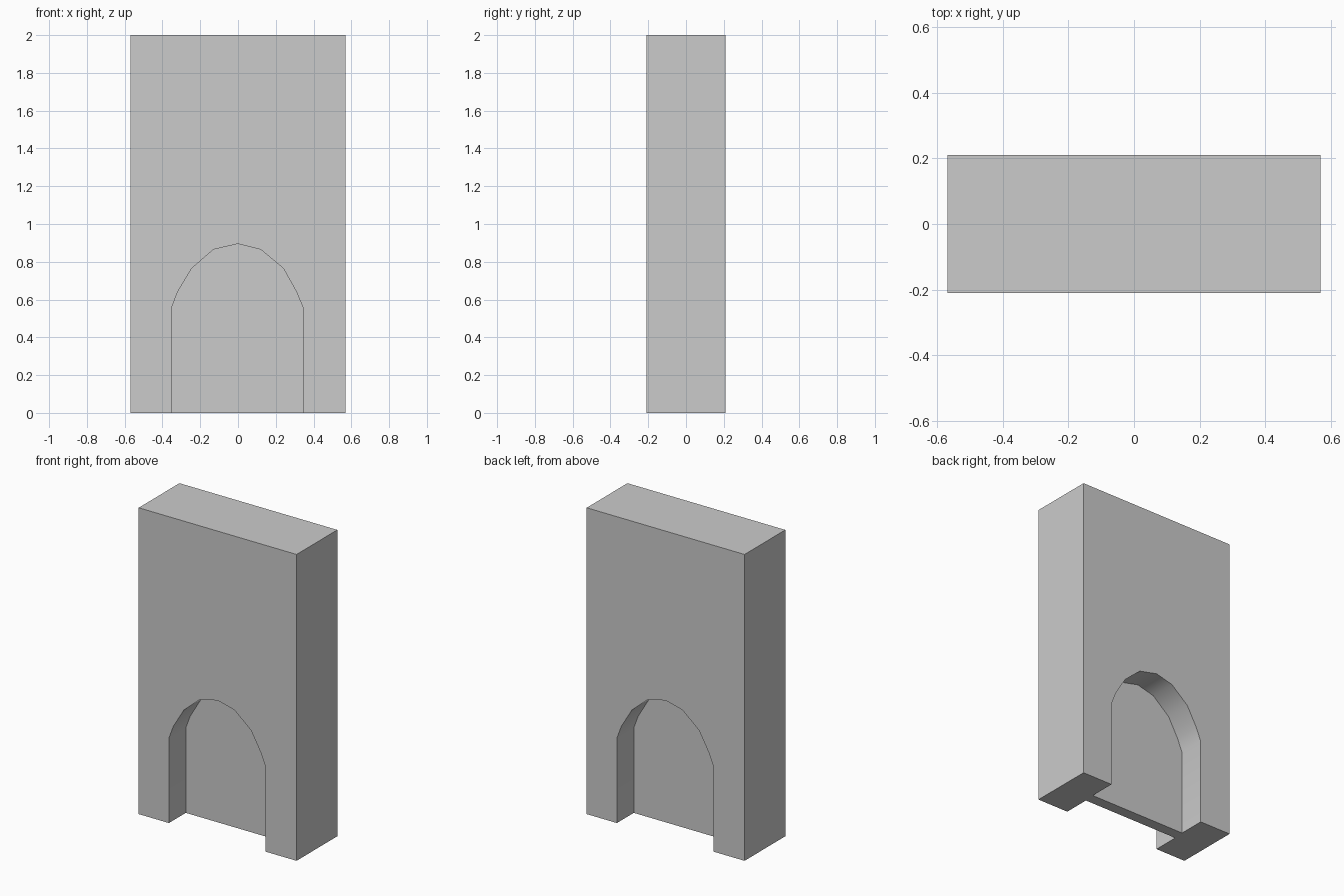
import bpy, bmesh, math

if "Cube" in bpy.data.objects:
    bpy.data.objects.remove(bpy.data.objects["Cube"])

W, D, H = 0.57, 0.21, 2.0      # half width, half depth, height
PANEL = 0.036                  # half thickness of the wall left between the niches

# Arch outline (x, z), starting below the floor so the cut is clean
ARCH = [(-0.352, -0.1), (-0.352, 0.555), (-0.32, 0.64), (-0.245, 0.765),
        (-0.13, 0.865), (0, 0.895), (0.12, 0.865), (0.24, 0.765),
        (0.31, 0.64), (0.345, 0.555), (0.345, -0.1)]


def prism(name, outline, y0, y1):
    """Extrude an x-z outline from y0 to y1."""
    bm = bmesh.new()
    face = bm.faces.new([bm.verts.new((x, y0, z)) for x, z in outline])
    ext = bmesh.ops.extrude_face_region(bm, geom=[face])
    verts = [g for g in ext["geom"] if isinstance(g, bmesh.types.BMVert)]
    bmesh.ops.translate(bm, verts=verts, vec=(0, y1 - y0, 0))
    bmesh.ops.recalc_face_normals(bm, faces=bm.faces)
    mesh = bpy.data.meshes.new(name)
    bm.to_mesh(mesh)
    bm.free()
    obj = bpy.data.objects.new(name, mesh)
    bpy.context.collection.objects.link(obj)
    return obj


# Upright slab
slab = prism("arched_slab", [(-W, 0), (W, 0), (W, H), (-W, H)], -D, D)

# Matching blind niche on front and back, the back one turned half round
for name, turn in (("front_niche", 0), ("back_niche", math.pi)):
    cutter = prism(name + "_cutter", ARCH, -D - 0.1, -PANEL)
    cutter.rotation_euler.z = turn
    cutter.hide_render = True
    cut = slab.modifiers.new(name, 'BOOLEAN')
    cut.operation = 'DIFFERENCE'
    cut.solver = 'EXACT'
    cut.object = cutter

# Bake the cuts and remove the cutters
bpy.context.view_layer.objects.active = slab
slab.select_set(True)
for mod in list(slab.modifiers):
    cutter = mod.object
    bpy.ops.object.modifier_apply(modifier=mod.name)
    bpy.data.objects.remove(cutter)

# Soft arch soffit, sharp slab edges
bpy.ops.object.shade_smooth_by_angle(angle=math.radians(35))
